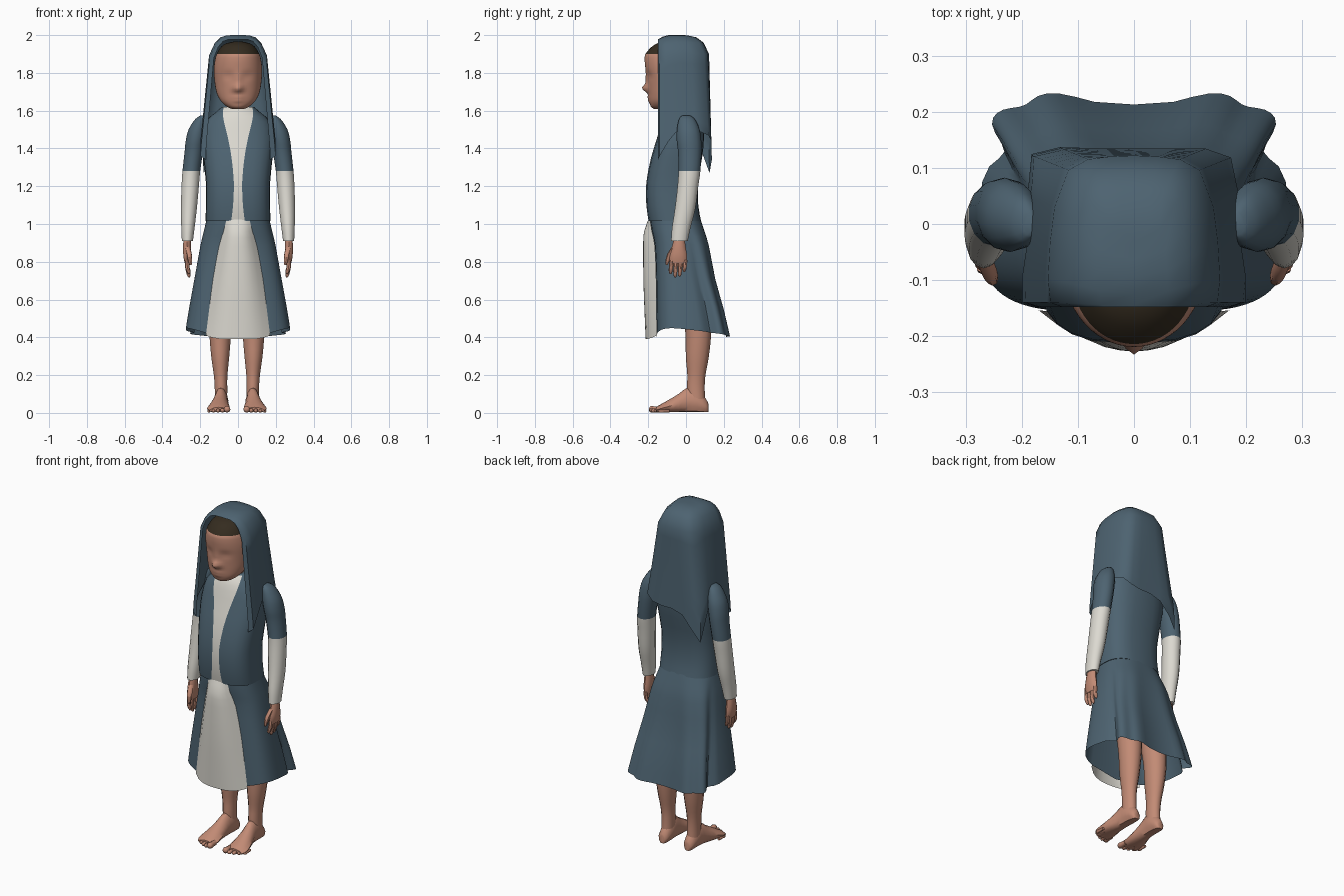
import bpy, bmesh, math
from math import sin, cos, pi, exp

if "Cube" in bpy.data.objects:
    bpy.data.objects.remove(bpy.data.objects["Cube"])


def material(name, rgb):
    m = bpy.data.materials.new(name)
    m.use_nodes = True
    m.diffuse_color = (*rgb, 1)
    m.node_tree.nodes["Principled BSDF"].inputs["Base Color"].default_value = (*rgb, 1)
    return m


BLUE = material("slate blue cloth", (0.075, 0.125, 0.165))
CREAM = material("cream cloth", (0.72, 0.70, 0.64))
SKIN = material("skin", (0.54, 0.258, 0.178))
HAIR = material("dark brown hair", (0.035, 0.025, 0.014))


def spline(rows, n):
    """Smooth rows of values, keeping every given row."""
    out = []
    for i in range(len(rows) - 1):
        a, b, c, d = (rows[max(i - 1, 0)], rows[i], rows[i + 1], rows[min(i + 2, len(rows) - 1)])
        for k in range(n):
            t = k / n
            out.append([q + t / 2 * (r - p + t * (2 * p - 5 * q + 4 * r - s + t * (3 * (q - r) + s - p)))
                        for p, q, r, s in zip(a, b, c, d)])
    return out + [list(rows[-1])]


def power(v, p):
    return math.copysign(abs(v) ** p, v)


def loft(name, rings, mats, rule=None, closed=True, caps=True, mirror=False, angle=50):
    """Skin a list of point rings; rule(centre, column) picks the material."""
    bm = bmesh.new()
    grid = [[bm.verts.new(p) for p in r] for r in rings]
    n = len(grid[0])
    for a, b in zip(grid, grid[1:]):
        for j in range(n if closed else n - 1):
            k = (j + 1) % n
            f = bm.faces.new((a[j], a[k], b[k], b[j]))
            if rule:
                f.material_index = rule(f.calc_center_median(), j)
    if caps:
        for r in (grid[0], grid[-1]):
            f = bm.faces.new(r)
            if rule:
                f.material_index = rule(f.calc_center_median(), n // 2)
    bmesh.ops.remove_doubles(bm, verts=bm.verts, dist=0.0001)
    bmesh.ops.recalc_face_normals(bm, faces=bm.faces)
    me = bpy.data.meshes.new(name)
    bm.to_mesh(me)
    bm.free()
    for m in mats:
        me.materials.append(m)
    ob = bpy.data.objects.new(name, me)
    bpy.context.collection.objects.link(ob)
    bpy.ops.object.select_all(action="DESELECT")
    ob.select_set(True)
    bpy.context.view_layer.objects.active = ob
    bpy.ops.object.shade_smooth_by_angle(angle=math.radians(angle))
    if mirror:
        ob.modifiers.new("Mirror", "MIRROR")
    return ob


def tube(name, rows, mats, rule=None, n=12, steps=3, mirror=True):
    """Upright limb from rows of z, centre x, centre y, radius x, radius y."""
    rings = [[(cx + rx * sin(2 * pi * j / n), cy - ry * cos(2 * pi * j / n), z) for j in range(n)]
             for z, cx, cy, rx, ry in spline(rows, steps)]
    return loft(name, rings, mats, rule, mirror=mirror)


def panel_ring(rx, y0, y1, w, n, p):
    """Angles and points of a ring whose first columns bound a front panel of half width w."""
    t0 = math.asin(min(1, w / rx) ** (1 / p))
    ts = [0] + [t0 + (2 * pi - 2 * t0) * j / (n - 2) for j in range(n - 1)]
    return [(t, rx * power(sin(t), p), (y0 + y1) / 2 - (y1 - y0) / 2 * power(cos(t), p)) for t in ts]


# Bodice with a cream front panel: z, half width, front, back, panel half width, squareness
N = 26
bodice = [(1.015, .172, -.198, .08, .036, .72), (1.1, .17, -.21, .065, .026, .7), (1.22, .17, -.21, .065, .022, .7),
          (1.35, .183, -.185, .085, .034, .75), (1.45, .19, -.155, .095, .052, .8),
          (1.54, .172, -.13, .09, .074, .85), (1.59, .12, -.115, .075, .08, .85), (1.62, .085, -.1, .05, .075, .85)]
rings = [[(x, y, z) for t, x, y in panel_ring(rx, y0, y1, w, N, p)]
         for z, rx, y0, y1, w, p in spline(bodice, 2)]
loft("bodice", rings, [BLUE, CREAM], lambda c, j: int(j in (0, N - 1)))

# Blue skirt with back and side folds, and a cream apron bulging over its front
# z, half width, front, back, apron half width, apron bulge, fold depth, squareness
M = 70
FOLDS = [(0, .8), (-.6, .35), (.6, .35), (-1.3, .9), (1.3, .9)]
skirt = [(1.03, .165, -.192, .075, .06, .006, 0, .8), (.96, .18, -.182, .1, .076, .042, .02, .72),
         (.88, .198, -.168, .125, .1, .062, .05, .66), (.7, .228, -.162, .16, .132, .068, .1, .58),
         (.54, .255, -.16, .205, .152, .064, .14, .53), (.39, .278, -.158, .24, .17, .06, .17, .5)]
rings, apron = [], []
for z, rx, y0, y1, w, bulge, fold, p in spline(skirt, 2):
    mid, low = (y0 + y1) / 2, (1.03 - z) / .64
    points = panel_ring(rx, y0, y1, w, M, p)
    ring = []
    for t, x, y in points:
        s = 1 - fold * sum(d * exp(-((t - pi - c) / .18) ** 2) for c, d in FOLDS)
        lift = low * (.012 + .058 * (x / rx) ** 2 * min(1, 1 - (y + .15) * 2))
        ring.append((x * s, mid + (y - mid) * s, z + lift))
    rings.append(ring)
    edge = points[1][2]
    apron.append([(w * u, edge - .003 - bulge * (1 - abs(u) ** 2.6), z + .02 * low * abs(u) ** 4)
                  for u in (k / 5 for k in range(-5, 6))])
loft("skirt", rings, [BLUE], caps=False, angle=40)
loft("apron", apron, [CREAM], closed=False, caps=False)

# Sleeves: blue above, cream below
tube("sleeves", [(1.575, .185, 0, .012, .02), (1.555, .197, .005, .03, .042), (1.5, .214, .012, .049, .06),
                 (1.44, .226, .016, .052, .065), (1.38, .234, .02, .05, .062), (1.28, .247, .018, .048, .058),
                 (1.2, .253, .01, .047, .055), (1.08, .26, -.005, .043, .054), (.98, .265, -.025, .036, .049),
                 (.91, .268, -.035, .03, .044)],
     [BLUE, CREAM], lambda c, j: int(c.z < 1.28), n=14)

# Hands
tube("palms", [(.93, .268, -.035, .02, .028), (.88, .27, -.038, .022, .036), (.83, .27, -.04, .02, .046),
               (.79, .268, -.04, .014, .045)], [SKIN], n=10)
for k, (name, tip) in enumerate([("index", .735), ("middle", .718), ("ring", .722), ("little", .745)]):
    y = -.075 + .024 * k
    tube(name + "_fingers", [(.81, .27, y, .012, .012), (.77, .268, y - .004, .012, .012),
                             (tip + .012, .261, y - .006, .01, .01), (tip, .259, y - .006, .004, .004)],
         [SKIN], n=7, steps=2)
tube("thumbs", [(.88, .268, -.06, .014, .014), (.84, .258, -.085, .014, .015), (.795, .252, -.1, .01, .01),
                (.783, .251, -.102, .004, .004)], [SKIN], n=7, steps=2)

# Legs
legs = tube("legs", [(.85, .085, .03, .075, .08), (.55, .085, .055, .065, .075), (.42, .088, .065, .059, .068),
                     (.3, .088, .06, .049, .061), (.2, .086, .055, .037, .048), (.13, .084, .052, .034, .047),
                     (.05, .084, .056, .034, .046)], [SKIN], n=14)
# Feet run from heel to toes: y, centre x, half width, height
foot = [(.118, .083, .015, .05), (.105, .083, .03, .075), (.06, .083, .038, .13), (.01, .085, .038, .135),
        (-.04, .09, .046, .1), (-.09, .095, .056, .07), (-.135, .098, .06, .045), (-.16, .095, .05, .03)]
rings = []
for y, cx, r, h in spline(foot, 2):
    ring = []
    for j in range(12):
        a = 2 * pi * j / 12
        taper = 1 - .35 * max(0, cos(a))
        ring.append((cx + r * power(sin(a), .8) * taper, y, max(.004, h / 2 + h / 2 * cos(a))))
    rings.append(ring)
feet = loft("feet", rings, [SKIN], mirror=True)
shifted = [legs, feet]
for k, name in enumerate(["big", "second", "third", "fourth", "little"]):
    r = .018 if k == 0 else .013 - .001 * k
    x, tip = .052 + .024 * k, -.196 + .004 * k * k * .75
    rows = [(tip + .06, .8), (tip + .03, .85), (tip + .012, 1), (tip + .003, .7), (tip, .2)]
    rings = [[(x + r * s * sin(a * pi / 4), y, r + .001 + r * s * cos(a * pi / 4)) for a in range(8)]
             for y, s in rows]
    shifted.append(loft(name + "_toes", rings, [SKIN], mirror=True))
for ob in shifted:
    ob.location.x = -.006


# Neck and head
tube("neck", [(1.57, 0, -.03, .06, .06), (1.63, 0, -.04, .055, .055), (1.7, 0, -.06, .055, .06)],
     [SKIN], mirror=False)


def features(x, z):
    """Depth added to the front of the face at a point."""
    def bump(cx, cz, sx, sz, d):
        return d * exp(-((x - cx) / sx) ** 2 - ((z - cz) / sz) ** 2)
    eyes = sum(bump(s * .052, 1.785, .03, .022, .007) for s in (-1, 1))
    nose = bump(0, 1.718, .025, .02, -.032) + bump(0, 1.76, .016, .035, -.009)
    mouth = bump(0, 1.672, .03, .011, -.007) + bump(0, 1.652, .027, .01, -.006)
    return eyes + nose + mouth


head = [(1.608, .03, -.168, -.09), (1.622, .06, -.186, -.06), (1.65, .09, -.194, -.03), (1.69, .112, -.198, .03),
        (1.75, .124, -.203, .07), (1.82, .128, -.214, .085), (1.87, .122, -.219, .08), (1.9, .113, -.214, .07),
        (1.935, .092, -.185, .04), (1.955, .065, -.155, .01), (1.965, .025, -.12, -.04)]
H = 56
rings = []
for z, rx, y0, y1 in spline(head, 5):
    ring = []
    for j in range(H):
        a = 2 * pi * j / H
        x, y = rx * sin(a), (y0 + y1) / 2 - (y1 - y0) / 2 * power(cos(a), .9)
        ring.append((x, y + (features(x, z) if cos(a) > 0 else 0), z))
    rings.append(ring)
loft("head", rings, [SKIN, HAIR], lambda c, j: int(c.z > 1.9), angle=60)

# Veil: open U section; columns give width share, depth share, hem height on the left and on the right
half = [(.84, 0, 1.34, 1.34), (.98, .03, 1.36, 1.36), (1.01, .2, 1.44, 1.44), (1, .45, 1.52, 1.52),
        (.99, .7, 1.5, 1.48), (.9, .95, 1.47, 1.27), (.65, 1, 1.44, 1.34), (.35, 1, 1.43, 1.41)]
columns = [(a, b, c) for a, b, c, d in half] + [(0, 1, 1.43)] + [(-a, b, d) for a, b, c, d in reversed(half)]
FRONT = -.148


def veil_point(a, b, z, w, yb, drop):
    """Place a veil point; the back corners are rounder and the front edge dips near the crown."""
    rest = max(0, 1 - drop)
    dip = .022 * rest * (1 - min(1, b * 3))
    return (a * w * (1 - .17 * b ** 3 * rest), FRONT + b * (yb - FRONT) * (1 - .06 * rest * a * a), z - dip)


crown = [(2.0, 0, -.02), (1.999, .06, .005), (1.988, .095, .055), (1.96, .124, .093), (1.9, .152, .122)]
rings = [[veil_point(a, b, z, w, yb, 0) for a, b, c in columns] for z, w, yb in crown]
for i in range(1, 9):
    ring = []
    for a, b, hem in columns:
        z = 1.9 + (hem - 1.9) * i / 8
        drop = (1.9 - z) / .6
        ring.append(veil_point(a, b, z, .152 + .051 * min(1, drop * 1.15), .122 + .016 * drop, drop * 1.3))
    rings.append(ring)
loft("veil", rings, [BLUE], closed=False, caps=False, angle=60)
